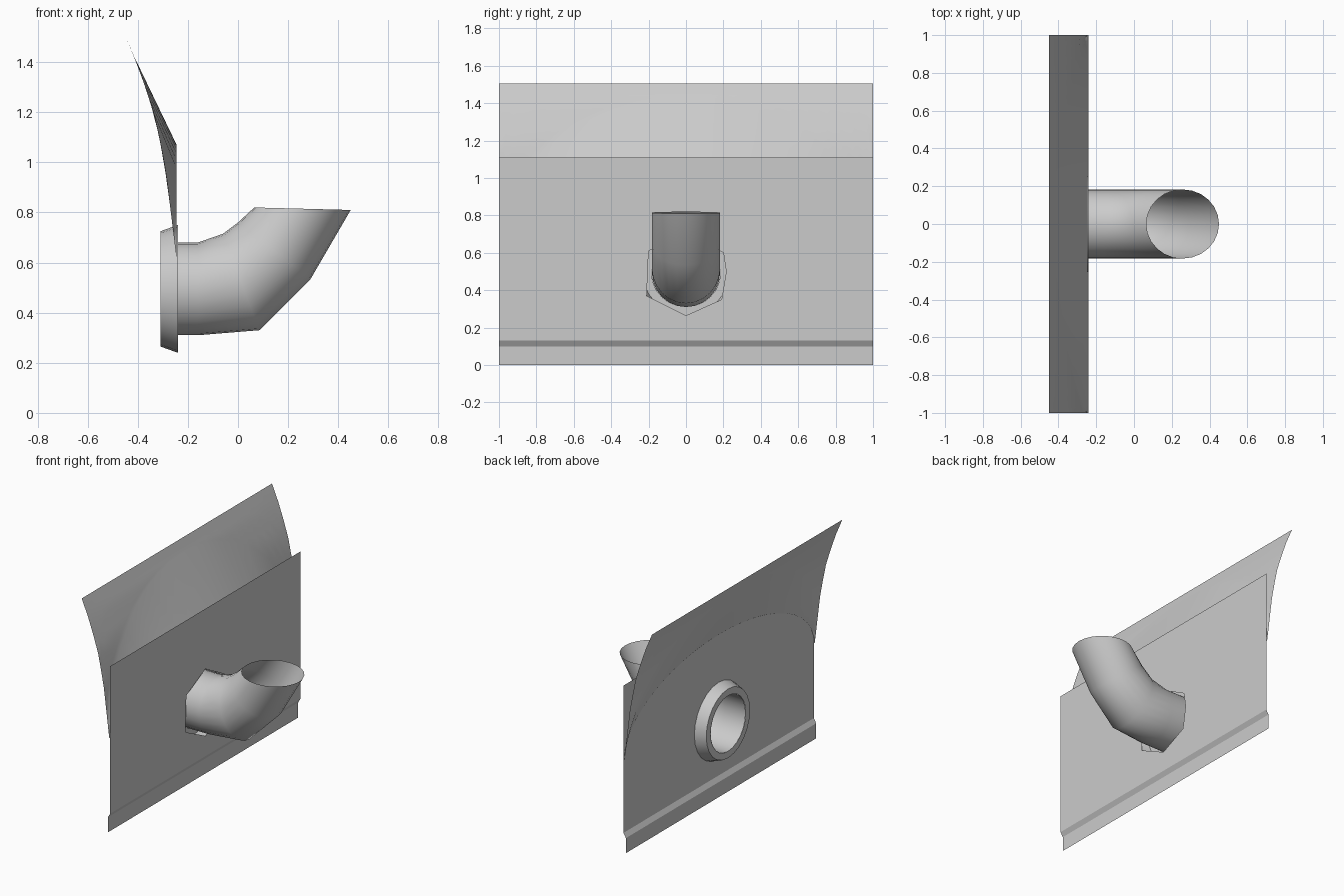
import bpy, bmesh, math
from mathutils import Vector

if "Cube" in bpy.data.objects:
    bpy.data.objects.remove(bpy.data.objects["Cube"])


def finish(name, bm, angle=None):
    bmesh.ops.remove_doubles(bm, verts=bm.verts, dist=1e-4)
    bmesh.ops.recalc_face_normals(bm, faces=bm.faces)
    me = bpy.data.meshes.new(name)
    bm.to_mesh(me)
    bm.free()
    ob = bpy.data.objects.new(name, me)
    bpy.context.collection.objects.link(ob)
    if angle:
        bpy.ops.object.select_all(action='DESELECT')
        ob.select_set(True)
        bpy.context.view_layer.objects.active = ob
        bpy.ops.object.shade_smooth_by_angle(angle=math.radians(angle))
    return ob


def loft(name, rows, closed, angle):
    """Skin equal-length rows of points with quads."""
    bm = bmesh.new()
    grid = [[bm.verts.new(p) for p in row] for row in rows]
    n = len(rows[0])
    for a, b in zip(grid, grid[1:]):
        for i in range(n if closed else n - 1):
            j = (i + 1) % n
            bm.faces.new((a[i], a[j], b[j], b[i]))
    return finish(name, bm, angle)


def ring(low, high, ry, n=24):
    """Elliptical ring spanning two (x, z) points in the y = 0 plane."""
    lo, hi = Vector((low[0], 0, low[1])), Vector((high[0], 0, high[1]))
    mid, half = (lo + hi) / 2, (hi - lo) / 2
    return [mid + half * math.cos(t) + Vector((0, ry * math.sin(t), 0))
            for t in (2 * math.pi * i / n for i in range(n))]


# wall panel with a rough polygonal opening for the pipe
WX = -0.24
bm = bmesh.new()
hole = [(0, .265), (.19, .35), (.215, .5), (.2, .6), (0, .71), (-.2, .61), (-.21, .37)]
for loop in ([(-1, .13), (1, .13), (1, 1.11), (-1, 1.11)], hole):
    vs = [bm.verts.new((WX, y, z)) for y, z in loop]
    for i in range(len(vs)):
        bm.edges.new((vs[i - 1], vs[i]))
bmesh.ops.triangle_fill(bm, edges=bm.edges[:], use_beauty=True)
finish("wall_panel", bm)

# stepped skirt along the foot of the wall
loft("wall_skirt", [[(x, y, z) for y in (-1, 1)]
                    for x, z in ((WX, .13), (WX - .018, .10), (WX - .018, 0))], False, 20)

# curved upper sheet, trimmed to an arch and returned to the wall
profile = [(.62, -.246), (.98, -.29), (1.2, -.335), (1.4, -.405), (1.45, -.427), (1.505, -.45)]


def sheet_x(z):
    for (z0, x0), (z1, x1) in zip(profile, profile[1:]):
        if z <= z1:
            return x0 + (x1 - x0) * (z - z0) / (z1 - z0)
    return profile[-1][1]


ys = [-math.cos(math.pi * i / 24) for i in range(25)]
arch = [math.sqrt(max(0, 1 - y * y)) for y in ys]
rows = []
for k in range(9):
    zs = [1.505 + (.62 + .81 * a - 1.505) * k / 8 for a in arch]
    rows.append([(sheet_x(z), y, z) for y, z in zip(ys, zs)])
rows.append([(-.245, y, .62 + .45 * a) for y, a in zip(ys, arch)])
loft("curved_sheet", rows, False, 40)

# elbow pipe, open at both ends
loft("elbow_pipe", [ring(lo, hi, .183) for lo, hi in (
    ((-.31, .31), (-.31, .68)),
    ((-.16, .31), (-.16, .68)),
    ((.085, .33), (-.06, .715)),
    ((.29, .535), (0, .76)),
    ((.45, .81), (.065, .82)))], True, 50)

# tapered flange behind the wall
loft("pipe_flange", [ring((x, .495 - r), (x, .495 + r), r) for x, r in (
    (-.24, .255), (-.31, .23), (-.31, .185))], True, 30)
